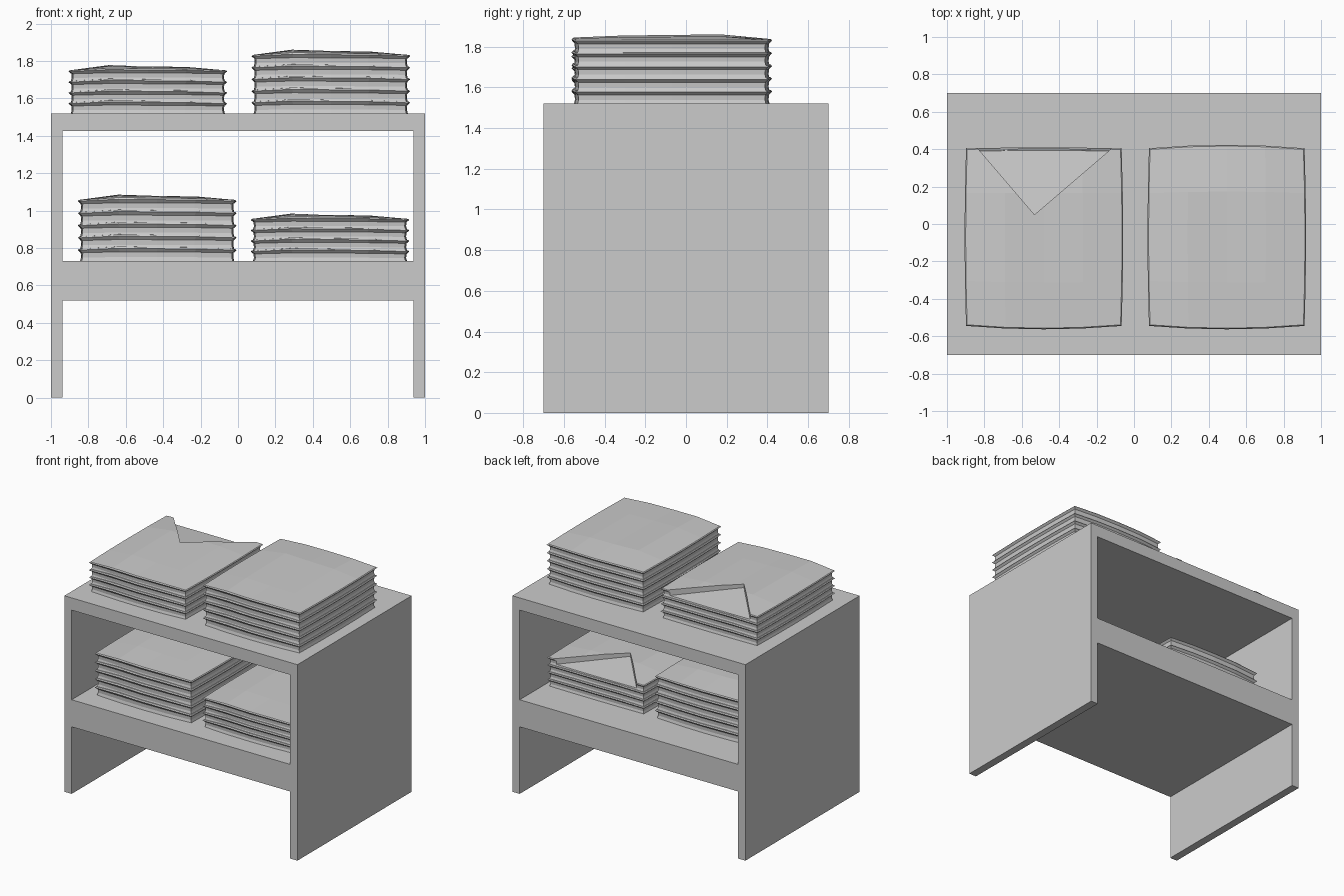
import bpy, bmesh

if "Cube" in bpy.data.objects:
    bpy.data.objects.remove(bpy.data.objects["Cube"])


def finish(name, bm):
    bmesh.ops.recalc_face_normals(bm, faces=bm.faces)
    me = bpy.data.meshes.new(name)
    bm.to_mesh(me)
    bm.free()
    ob = bpy.data.objects.new(name, me)
    bpy.context.collection.objects.link(ob)
    return ob


def box(name, x0, x1, z0, z1, y=0.70):
    bm = bmesh.new()
    bmesh.ops.create_cube(bm, size=1)
    for v in bm.verts:
        v.co = ((x0 + x1) / 2 + v.co.x * (x1 - x0), v.co.y * 2 * y,
                (z0 + z1) / 2 + v.co.z * (z1 - z0))
    return finish(name, bm)


N = 4
DOME_X = [0, 1, 0.75, 0.65, 0]
DOME_Y = [0.45, 0.8, 0.9, 1, 0.2]
PERIMETER = ([(i, 0) for i in range(N)] + [(N, j) for j in range(N)] +
             [(i, N) for i in range(N, 0, -1)] + [(0, j) for j in range(N, 0, -1)])


def cloth(name, cx, z, h, back_bulge):
    """One folded garment: domed top, flared lip, pinched side."""
    bm = bmesh.new()

    def vert(i, j, inset, zz, dome):
        u, v = i / 2 - 1, j / 2 - 1
        wx = 0.412 - inset + 0.008 * (1 - v * v)
        bulge = 0.018 if v < 0 else back_bulge
        wy = 0.471 - inset + bulge * (1 - u * u)
        return bm.verts.new((cx + u * wx, -0.07 + v * wy,
                             zz + dome * DOME_X[i] * DOME_Y[j]))

    cells = [(i, j) for i in range(N + 1) for j in range(N + 1)]
    bottom = {c: vert(*c, 0.008, z, 0) for c in cells}
    top = {c: vert(*c, 0.002, z + h, 0.028) for c in cells}
    low = {c: vert(*c, 0.013, z + h * 0.3, 0.004) for c in PERIMETER}
    high = {c: vert(*c, 0.011, z + h * 0.68, 0.012) for c in PERIMETER}
    lip = {c: vert(*c, -0.004, z + h * 0.9, 0.022) for c in PERIMETER}
    for g in (bottom, top):
        for i in range(N):
            for j in range(N):
                bm.faces.new([g[i, j], g[i + 1, j], g[i + 1, j + 1], g[i, j + 1]])
    rings = [bottom, low, high, lip, top]
    for a, b in zip(rings, rings[1:]):
        for k, c in enumerate(PERIMETER):
            d = PERIMETER[(k + 1) % len(PERIMETER)]
            bm.faces.new([a[c], a[d], b[d], b[c]])
    return finish(name, bm)


def cut_neck(ob, cx, z):
    """V-shaped neckline cut in the top garment, deepening to the back."""
    bm = bmesh.new()
    pts = [(-0.05, 0.05, -0.005), (-0.41, 0.47, -0.052), (0.44, 0.47, -0.052)]
    low = [bm.verts.new((cx + x, y, z + dz)) for x, y, dz in pts]
    up = [bm.verts.new((cx + x, y, z + 0.1)) for x, y, dz in pts]
    bm.faces.new(low)
    bm.faces.new(up)
    for k in range(3):
        n = (k + 1) % 3
        bm.faces.new([low[k], low[n], up[n], up[k]])
    cutter = finish("neck_cutter", bm)
    cutter.hide_render = True
    cutter.hide_set(True)
    mod = ob.modifiers.new("neck", 'BOOLEAN')
    mod.operation = 'DIFFERENCE'
    mod.solver = 'EXACT'
    mod.object = cutter
    # Bake the cut and drop the cutter
    dg = bpy.context.evaluated_depsgraph_get()
    me = bpy.data.meshes.new_from_object(ob.evaluated_get(dg))
    ob.modifiers.clear()
    ob.data = me
    bpy.data.objects.remove(cutter)


def stack(name, cx, z, count, h, neck):
    for k in range(count):
        ob = cloth(f"{name}_garment_{k + 1}", cx, z + k * h, h, 0.004 if neck else 0.018)
    if neck:
        cut_neck(ob, cx, z + count * h)


# Table: two side panels, top board and thick shelf
box("left_panel", -1, -0.937, 0, 1.52)
box("right_panel", 0.937, 1, 0, 1.52)
box("top_board", -0.937, 0.937, 1.425, 1.52)
box("shelf", -0.937, 0.937, 0.52, 0.73)

# Folded garment stacks
stack("top_left", -0.482, 1.52, 4, 0.0575, True)
stack("top_right", 0.496, 1.52, 5, 0.0625, False)
stack("shelf_left", -0.432, 0.73, 5, 0.0655, False)
stack("shelf_right", 0.492, 0.73, 4, 0.0565, True)
